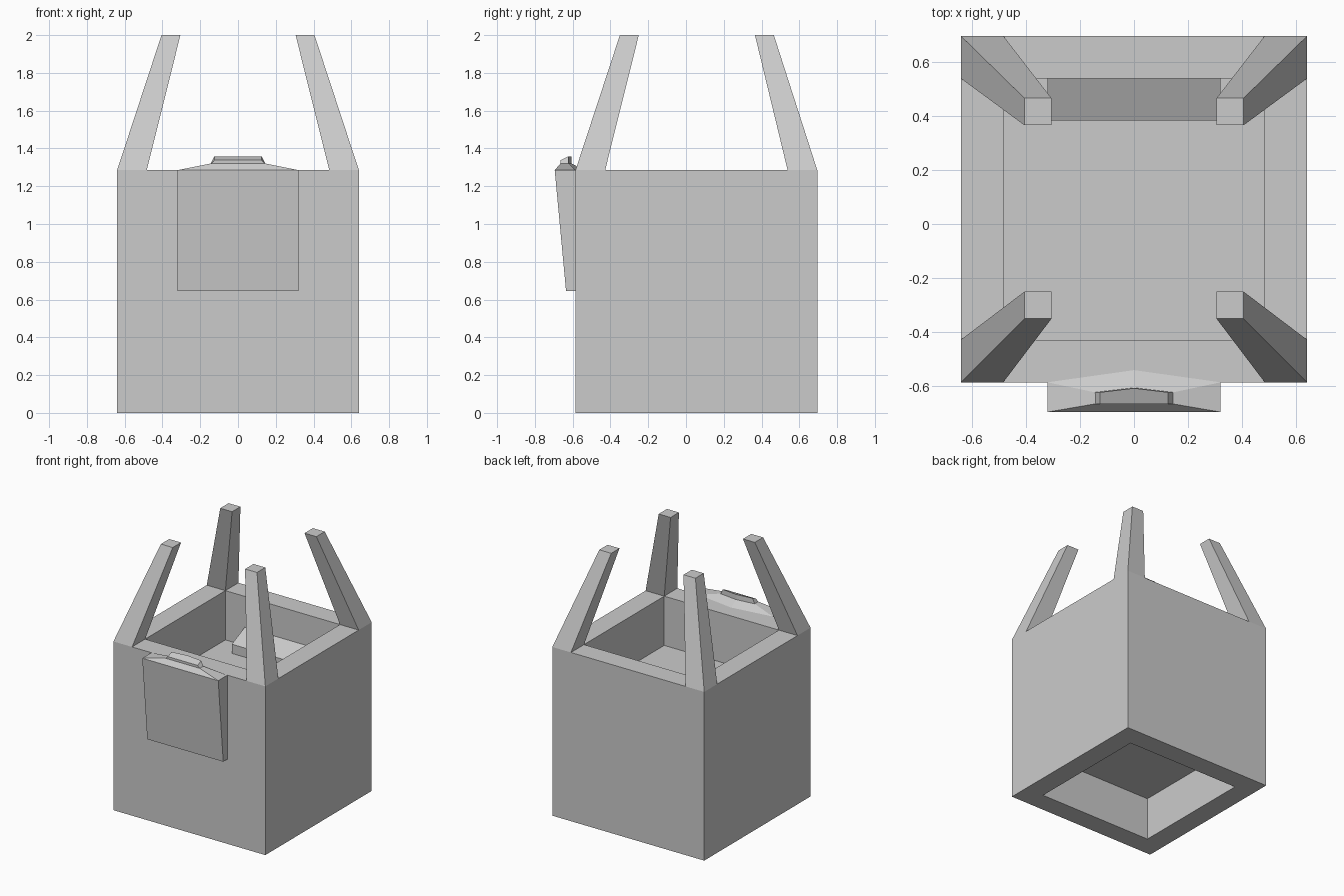
import bpy
import bmesh

cube = bpy.data.objects.get("Cube")
if cube:
    bpy.data.objects.remove(cube, do_unlink=True)

# One plain grey for everything
GREY = (0.6, 0.6, 0.6, 1.0)
mat = bpy.data.materials.new("plain grey")
mat.use_nodes = True
mat.diffuse_color = GREY
mat.node_tree.nodes["Principled BSDF"].inputs["Base Color"].default_value = GREY

TOP = 1.285          # rim height
Y0, Y1 = -0.585, 0.695
HALF, WALL = 0.64, 0.157


def rect(x0, x1, y0, y1, z):
    return [(x0, y0, z), (x1, y0, z), (x1, y1, z), (x0, y1, z)]


def loft(name, rings):
    """Skin a stack of matching rings and cap both ends."""
    bm = bmesh.new()
    loops = [[bm.verts.new(p) for p in ring] for ring in rings]
    for a, b in zip(loops, loops[1:]):
        for i in range(len(a)):
            j = (i + 1) % len(a)
            bm.faces.new((a[i], a[j], b[j], b[i]))
    bm.faces.new(loops[0][::-1])
    bm.faces.new(loops[-1])
    bmesh.ops.recalc_face_normals(bm, faces=bm.faces)
    mesh = bpy.data.meshes.new(name)
    bm.to_mesh(mesh)
    bm.free()
    mesh.materials.append(mat)
    obj = bpy.data.objects.new(name, mesh)
    bpy.context.collection.objects.link(obj)
    return obj


# Box with a deep well in the top and a recess in the underside
def body_ring(z, inset=0.0):
    return rect(-HALF + inset, HALF - inset, Y0 + inset, Y1 - inset, z)


loft("body", [body_ring(0.33, WALL), body_ring(0, WALL), body_ring(0),
              body_ring(TOP), body_ring(TOP, WALL), body_ring(0.91, WALL)])

# Four tapering posts leaning inward
for side, s in (("left", 1), ("right", -1)):
    for end, ya, yb, ta, tb in (("front", Y0, Y0 + WALL, -0.35, -0.25),
                                ("back", Y1 - WALL, Y1, 0.365, 0.465)):
        loft(f"{end}_{side}_post",
             [rect(s * (HALF - WALL), s * HALF, ya, yb, TOP),
              rect(s * 0.305, s * 0.405, ta, tb, 2.0)])

# Front pocket, thicker at the top
W = 0.32
loft("front_pocket", [rect(-W, W, -0.635, Y0 + 0.01, 0.645),
                      rect(-W, W, -0.695, Y0 + 0.01, TOP)])


# Low faceted lid with a small raised knob
def lid_ring(half, front, back, peak, z, z_front=None):
    zf = z if z_front is None else z_front
    return [(-half, front, zf), (half, front, zf), (half, back, z),
            (0, peak, z), (-half, back, z)]


loft("pocket_lid", [lid_ring(W, -0.695, Y0, -0.54, TOP),
                    lid_ring(0.145, -0.665, -0.622, -0.605, 1.32)])
loft("lid_knob", [lid_ring(0.145, -0.665, -0.622, -0.605, 1.318),
                  lid_ring(0.125, -0.665, -0.622, -0.607, 1.358, 1.338)])

# Sloped ledge on the inner back wall
back = Y1 - WALL
ledge_top = rect(-W, W, 0.383, back, 0.98)
ledge_top[2:] = [(x, y, 1.05) for x, y, z in ledge_top[2:]]
loft("inner_ledge", [rect(-W, W, 0.383, back, 0.91), ledge_top])
